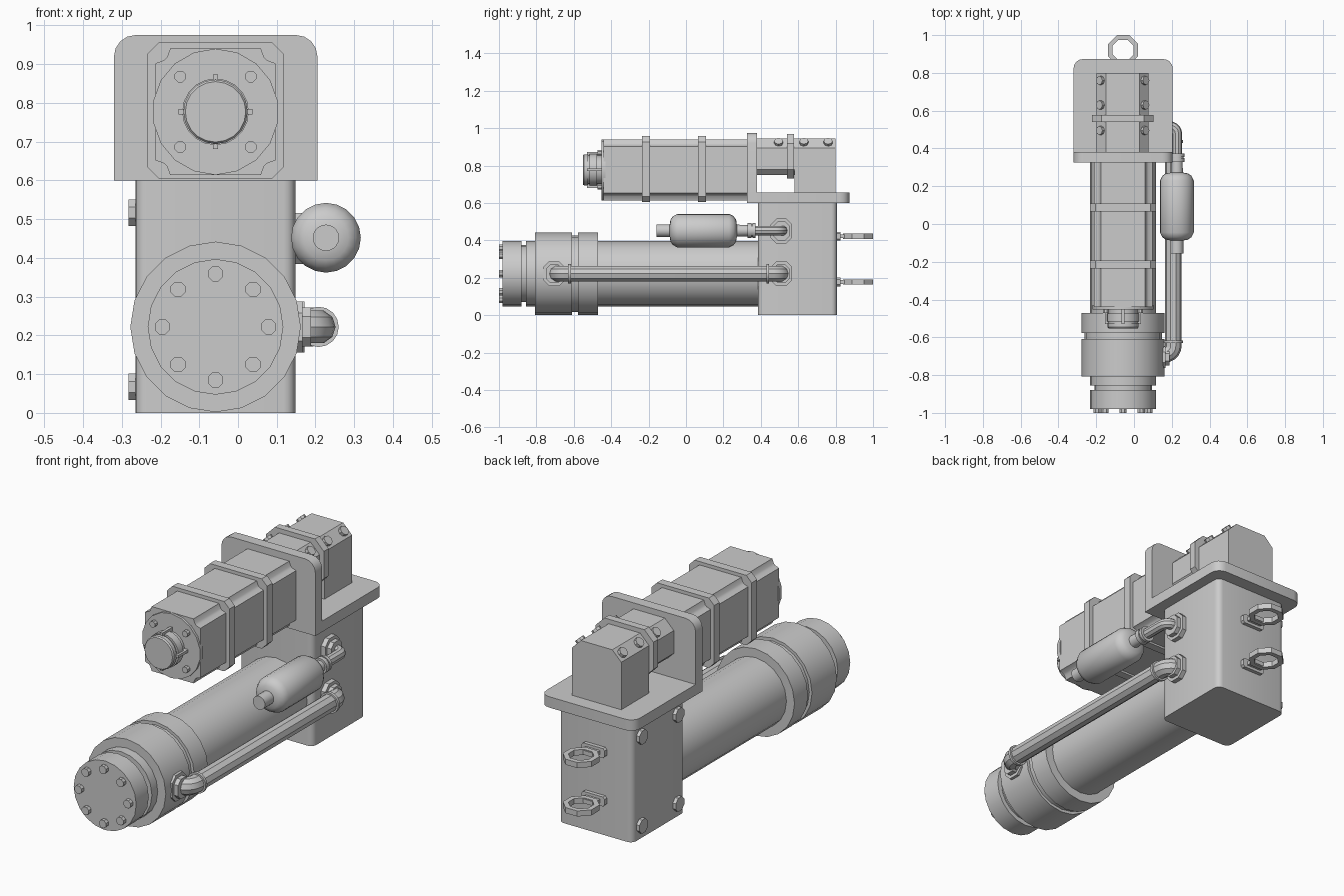
import bpy, bmesh
from math import sin, cos, pi, radians
from mathutils import Vector, Matrix

if "Cube" in bpy.data.objects:
    bpy.data.objects.remove(bpy.data.objects["Cube"])

CX, CZ, MZ = -0.058, 0.222, 0.777   # shared centre x, cylinder height, motor height


def place(axis, u, v, w):
    return {'x': (w, u, v), 'y': (u, w, v), 'z': (u, v, w)}[axis]


def mesh_object(name, verts, faces):
    bm = bmesh.new()
    vs = [bm.verts.new(v) for v in verts]
    for f in faces:
        bm.faces.new([vs[i] for i in f])
    bmesh.ops.recalc_face_normals(bm, faces=bm.faces)
    me = bpy.data.meshes.new(name)
    bm.to_mesh(me)
    bm.free()
    ob = bpy.data.objects.new(name, me)
    bpy.context.collection.objects.link(ob)
    return ob


def prism(name, pts, a, b, axis='y'):
    """Extrude a 2D outline from a to b along an axis."""
    n = len(pts)
    verts = [place(axis, u, v, w) for w in (a, b) for u, v in pts]
    faces = [(i, (i + 1) % n, n + (i + 1) % n, n + i) for i in range(n)]
    return mesh_object(name, verts, faces + [range(n), range(n, 2 * n)])


def lathe(name, profile, u, v, axis='y', n=20, turn=0.0):
    """Revolve (position, radius) pairs about a line parallel to an axis."""
    verts = [place(axis, u + r * sin(2 * pi * i / n + turn), v + r * cos(2 * pi * i / n + turn), w)
             for w, r in profile for i in range(n)]
    m = len(profile)
    faces = [(k * n + i, k * n + (i + 1) % n, (k + 1) * n + (i + 1) % n, (k + 1) * n + i)
             for k in range(m - 1) for i in range(n)]
    return mesh_object(name, verts, faces + [range(n), range((m - 1) * n, m * n)])


def outline(u0, u1, v0, v1, radii, n=4):
    """Rectangle with rounded corners; radii run from lower left, anticlockwise."""
    pts = []
    for k, (u, v, su, sv) in enumerate([(u0, v0, 1, 1), (u1, v0, -1, 1), (u1, v1, -1, -1), (u0, v1, 1, -1)]):
        r = radii[k]
        if r == 0:
            pts.append((u, v))
            continue
        for i in range(n + 1):
            t = pi + k * pi / 2 + i * pi / 2 / n
            pts.append((u + su * r + r * cos(t), v + sv * r + r * sin(t)))
    return pts


def pipe(name, points, radius):
    cu = bpy.data.curves.new(name, 'CURVE')
    cu.dimensions = '3D'
    cu.bevel_depth, cu.bevel_resolution, cu.use_fill_caps = radius, 3, True
    sp = cu.splines.new('POLY')
    sp.points.add(len(points) - 1)
    for p, c in zip(sp.points, points):
        p.co = (*c, 1)
    ob = bpy.data.objects.new(name, cu)
    bpy.context.collection.objects.link(ob)
    bpy.ops.object.select_all(action='DESELECT')
    ob.select_set(True)
    bpy.context.view_layer.objects.active = ob
    bpy.ops.object.convert(target='MESH')


def elbow(x, y, z, r, side):
    """Quarter bend from the wall (x direction) to the pipe run (y direction)."""
    return [(x - r + r * sin(t), y + side * (r - r * cos(t)), z)
            for t in (i * pi / 10 for i in range(6))]


# gear housing and L-shaped bracket
prism("gear_housing", outline(-0.265, 0.148, 0.385, 0.807, [0.03] * 4), 0, 0.6, 'z')
prism("bracket_base", outline(-0.32, 0.205, 0.38, 0.873, [0, 0, 0.05, 0.05]), 0.6, 0.655, 'z')
prism("bracket_upright", outline(-0.32, 0.205, 0.6, 0.975, [0, 0, 0.055, 0.055]), 0.325, 0.38)

# main cylinder with its collars and end cap
lathe("main_cylinder", [(-0.98, 0.175), (-0.88, 0.175), (-0.88, 0.152), (-0.855, 0.152), (-0.855, 0.175),
                        (-0.808, 0.175), (-0.808, 0.22), (-0.61, 0.22), (-0.61, 0.205), (-0.578, 0.205),
                        (-0.578, 0.22), (-0.47, 0.22), (-0.47, 0.175), (0.39, 0.175)], CX, CZ)
for i in range(8):
    a = i * pi / 4
    lathe("end_cap_bolt", [(-1.0, 0.021), (-0.975, 0.021)],
          CX + 0.137 * sin(a), CZ + 0.137 * cos(a), n=8, turn=pi / 8)

# motor body with notched corners
h, k, s = 0.163, 0.155, 0.03
quarter = [(k, h - s - 0.008), (k - s + 0.008, h - s), (k - s, h - s + 0.008), (k - s - 0.008, h)]
half = quarter + [(-x, z) for x, z in reversed(quarter)]
body = half + [(-x, -z) for x, z in half]
prism("motor_body", [(CX + x, MZ + z) for x, z in body], -0.44, 0.33)
for y in (-0.235, 0.065):
    prism("motor_band", outline(CX - 0.175, CX + 0.175, 0.604, 0.957, [0.03] * 4, 1), y, y + 0.043)

# motor front plate, bolts and connector
lathe("motor_front_plate", [(-0.452, 0.163), (-0.43, 0.163)], CX, MZ, n=18)
for sx in (-1, 1):
    for sz in (-1, 1):
        lathe("front_plate_bolt", [(-0.472, 0.016), (-0.445, 0.016)],
              CX + sx * 0.091, MZ + sz * 0.091, n=8, turn=pi / 8)
lathe("connector", [(-0.552, 0.078), (-0.545, 0.083), (-0.525, 0.083), (-0.525, 0.076), (-0.515, 0.076),
                    (-0.515, 0.086), (-0.475, 0.086), (-0.475, 0.076), (-0.44, 0.076)], CX, MZ)
for dx, dz in ((1, 0), (-1, 0), (0, 1), (0, -1)):
    u, v = CX + dx * 0.086, MZ + dz * 0.086
    w, t = 0.01 if dx else 0.007, 0.01 if dz else 0.007
    prism("connector_tab", outline(u - w, u + w, v - t, v + t, [0] * 4), -0.53, -0.445)

# drive head behind the bracket
ch = 0.05


def chamfered(x0, x1, z0, z1, c):
    return [(x0, z0), (x1, z0), (x1, z1 - c), (x1 - c, z1), (x0 + c, z1), (x0, z1 - c)]


prism("drive_head_rear", chamfered(-0.198, 0.078, 0.65, 0.945, ch), 0.58, 0.8)
prism("drive_head_neck", outline(-0.198, 0.078, 0.75, 0.945, [ch * 0.6, ch * 0.6, ch, ch], 1), 0.375, 0.59)
prism("drive_head_band", outline(-0.222, 0.102, 0.73, 0.968, [ch] * 4, 1), 0.54, 0.578)
for y in (0.495, 0.63, 0.76):
    for sx in (-1, 1):
        ob = lathe("drive_head_bolt", [(-0.02, 0.024), (0.016, 0.024)], 0, 0, 'z', 8)
        ob.data.transform(Matrix.Translation((-0.06 + sx * 0.113, y, 0.92)) @ Matrix.Rotation(sx * pi / 4, 4, 'Y'))

# pipe flanges
for x, y, z in ((0.148, 0.51, CZ), (0.148, 0.51, 0.45), (0.142, -0.705, CZ)):
    for r, a, b in ((1.0, x - 0.01, x + 0.024), (0.76, x + 0.02, x + 0.047)):
        w, t = 0.057 * r, 0.066 * r
        prism("pipe_flange", outline(y - w, y + w, z - t, z + t, [0.03 * r] * 4, 1), a, b, 'x')

# lower pipe with collars
px = 0.208
pipe("lower_pipe", [(0.14, -0.69, CZ)] + elbow(px, -0.69, CZ, 0.045, 1)
     + elbow(px, 0.51, CZ, 0.045, -1)[::-1] + [(0.14, 0.51, CZ)], 0.044)
for y in (-0.63, 0.43):
    lathe("lower_pipe_collar", [(y, 0.052), (y + 0.014, 0.052)], px, CZ, n=16)

# accumulator tank and its short pipe
tx, tz = 0.227, 0.452
lathe("accumulator_tank", [(-0.157, 0.034), (-0.087, 0.034), (-0.083, 0.058), (-0.07, 0.077), (-0.045, 0.09),
                           (0.23, 0.09), (0.255, 0.077), (0.268, 0.058), (0.272, 0.032), (0.328, 0.03),
                           (0.328, 0.04), (0.35, 0.04), (0.35, 0.034), (0.356, 0.034), (0.356, 0.04),
                           (0.372, 0.04), (0.372, 0.025)], tx, tz)
pipe("upper_pipe", [(tx, 0.36, tz)] + elbow(tx, 0.515, tz, 0.035, -1)[::-1] + [(0.14, 0.515, tz)], 0.027)

# housing side bolts
for y in (0.45, 0.74):
    for z in (0.067, 0.517):
        lathe("housing_side_bolt", [(-0.282, 0.037), (-0.255, 0.037)], y, z, 'x', 8, pi / 8)

# lifting eyes on the back
for z in (0.177, 0.422):
    prism("eye_plate", outline(CX - 0.065, CX + 0.065, z - 0.024, z + 0.024, [0.01] * 4, 1), 0.8, 0.826)
    prism("eye_stem", outline(CX - 0.04, CX + 0.04, 0.82, 0.868, [0] * 4), z - 0.01, z + 0.01, 'z')
    n = 8
    ring = [(z - 0.014, 0.086), (z + 0.014, 0.086), (z + 0.014, 0.06), (z - 0.014, 0.06)]
    verts = [(CX + r * sin(2 * pi * (i + 0.5) / n), 0.92 + r * cos(2 * pi * (i + 0.5) / n), w)
             for w, r in ring for i in range(n)]
    mesh_object("lifting_eye", verts, [(k * n + i, k * n + (i + 1) % n, (k + 1) % 4 * n + (i + 1) % n,
                                        (k + 1) % 4 * n + i) for k in range(4) for i in range(n)])

# smooth the round parts and keep the edges sharp
bpy.ops.object.select_all(action='SELECT')
bpy.context.view_layer.objects.active = bpy.context.scene.objects[0]
bpy.ops.object.shade_smooth_by_angle(angle=radians(30))
